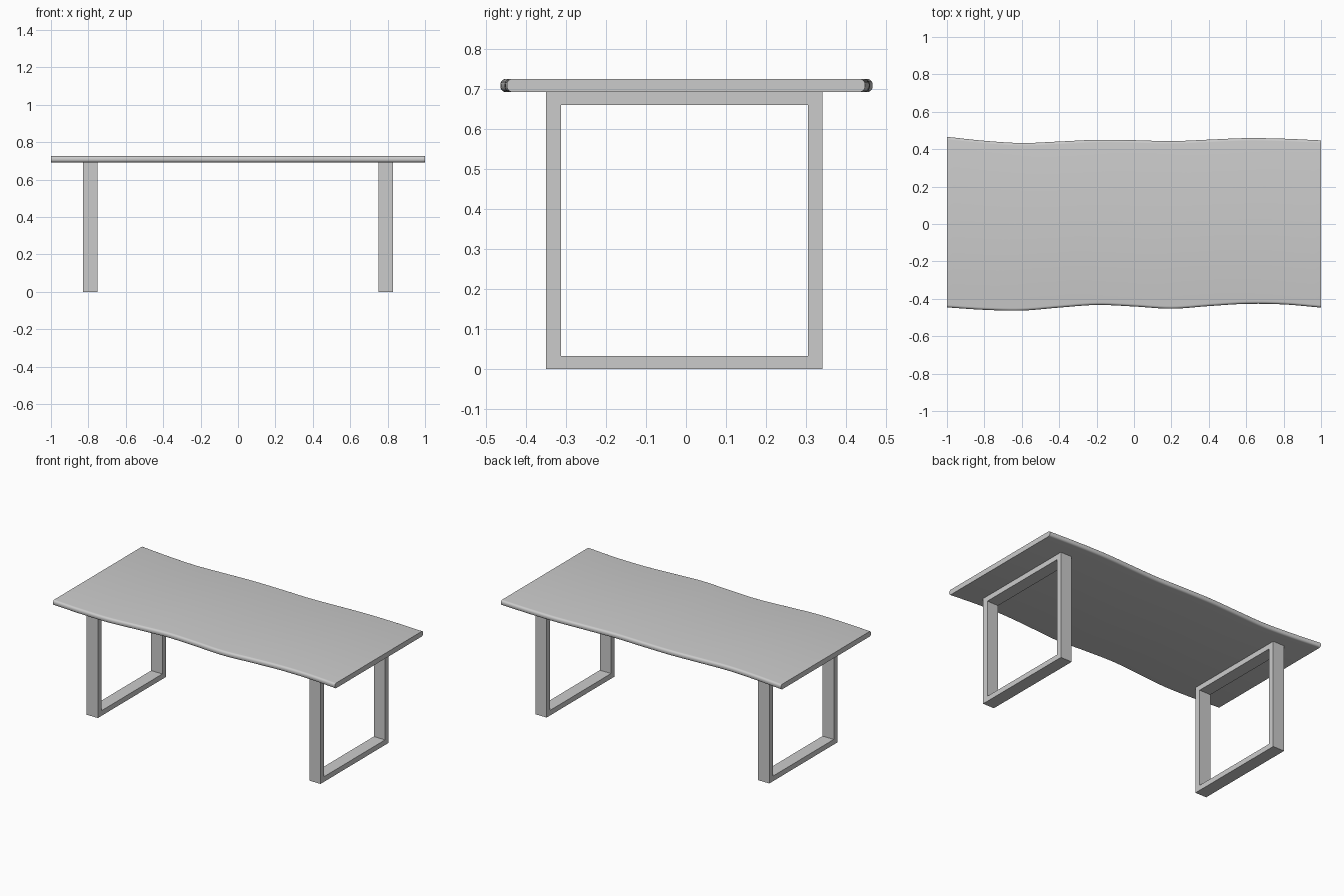
import bpy, math

if "Cube" in bpy.data.objects:
    bpy.data.objects.remove(bpy.data.objects["Cube"])

TOP, UNDER, ROUND = 0.725, 0.692, 0.014

# y of the wavy long edges, sampled every 0.2 from x = -1 to x = 1
BACK = [0.466, 0.445, 0.433, 0.441, 0.450, 0.448, 0.443, 0.451, 0.459, 0.456, 0.447]
FRONT = [-0.446, -0.459, -0.463, -0.447, -0.433, -0.441, -0.453, -0.439, -0.427, -0.430, -0.447]


def make_object(name, verts, faces):
    mesh = bpy.data.meshes.new(name)
    mesh.from_pydata(verts, [], faces)
    obj = bpy.data.objects.new(name, mesh)
    bpy.context.collection.objects.link(obj)
    bpy.context.view_layer.objects.active = obj
    bpy.ops.object.select_all(action='DESELECT')
    obj.select_set(True)
    bpy.ops.object.mode_set(mode='EDIT')
    bpy.ops.mesh.select_all(action='SELECT')
    bpy.ops.mesh.normals_make_consistent(inside=False)
    bpy.ops.object.mode_set(mode='OBJECT')
    return obj


def smooth_value(values, t):
    """Catmull-Rom interpolation through evenly spaced values, t in 0..1."""
    n = len(values) - 1
    i = min(int(t * n), n - 1)
    u = t * n - i
    b, c = values[i], values[i + 1]
    a = values[i - 1] if i > 0 else 2 * b - c
    d = values[i + 2] if i + 2 <= n else 2 * c - b
    return b + 0.5 * u * (c - a + u * (2*a - 5*b + 4*c - d + u * (3*(b - c) + d - a)))


# Tabletop: slab section with rounded long edges, swept along x
def slab_section(y_front, y_back, steps=5):
    corners = [(y_back - ROUND, TOP - ROUND, 0), (y_front + ROUND, TOP - ROUND, 90),
               (y_front + ROUND, UNDER + ROUND, 180), (y_back - ROUND, UNDER + ROUND, 270)]
    points = []
    for cy, cz, start in corners:
        for k in range(steps + 1):
            a = math.radians(start + 90 * k / steps)
            points.append((cy + ROUND * math.cos(a), cz + ROUND * math.sin(a)))
    return points


SLICES = 60
verts, faces = [], []
for s in range(SLICES + 1):
    t = s / SLICES
    section = slab_section(smooth_value(FRONT, t), smooth_value(BACK, t))
    verts += [(-1 + 2 * t, y, z) for y, z in section]
n = len(section)
for s in range(SLICES):
    for k in range(n):
        a, b = s * n + k, s * n + (k + 1) % n
        faces.append((a, b, b + n, a + n))
faces += [tuple(range(n)), tuple(range(SLICES * n, (SLICES + 1) * n))]
tabletop = make_object("tabletop", verts, faces)
bpy.ops.object.shade_smooth_by_angle(angle=math.radians(35))


# Legs: closed rectangular frames of flat bar
def leg_frame(name, x_centre, half_width=0.04):
    outer = [(-0.349, 0), (0.341, 0), (0.341, UNDER), (-0.349, UNDER)]
    inner = [(-0.312, 0.033), (0.305, 0.033), (0.305, 0.659), (-0.312, 0.659)]
    verts = [(x_centre + dx, y, z) for dx in (-half_width, half_width)
             for y, z in outer + inner]
    faces = []
    for k in range(4):
        m = (k + 1) % 4
        faces += [(k, m, m + 4, k + 4), (k + 8, m + 8, m + 12, k + 12),
                  (k, m, m + 8, k + 8), (k + 4, m + 4, m + 12, k + 12)]
    return make_object(name, verts, faces)


leg_frame("left_leg_frame", -0.79)
leg_frame("right_leg_frame", 0.79)
